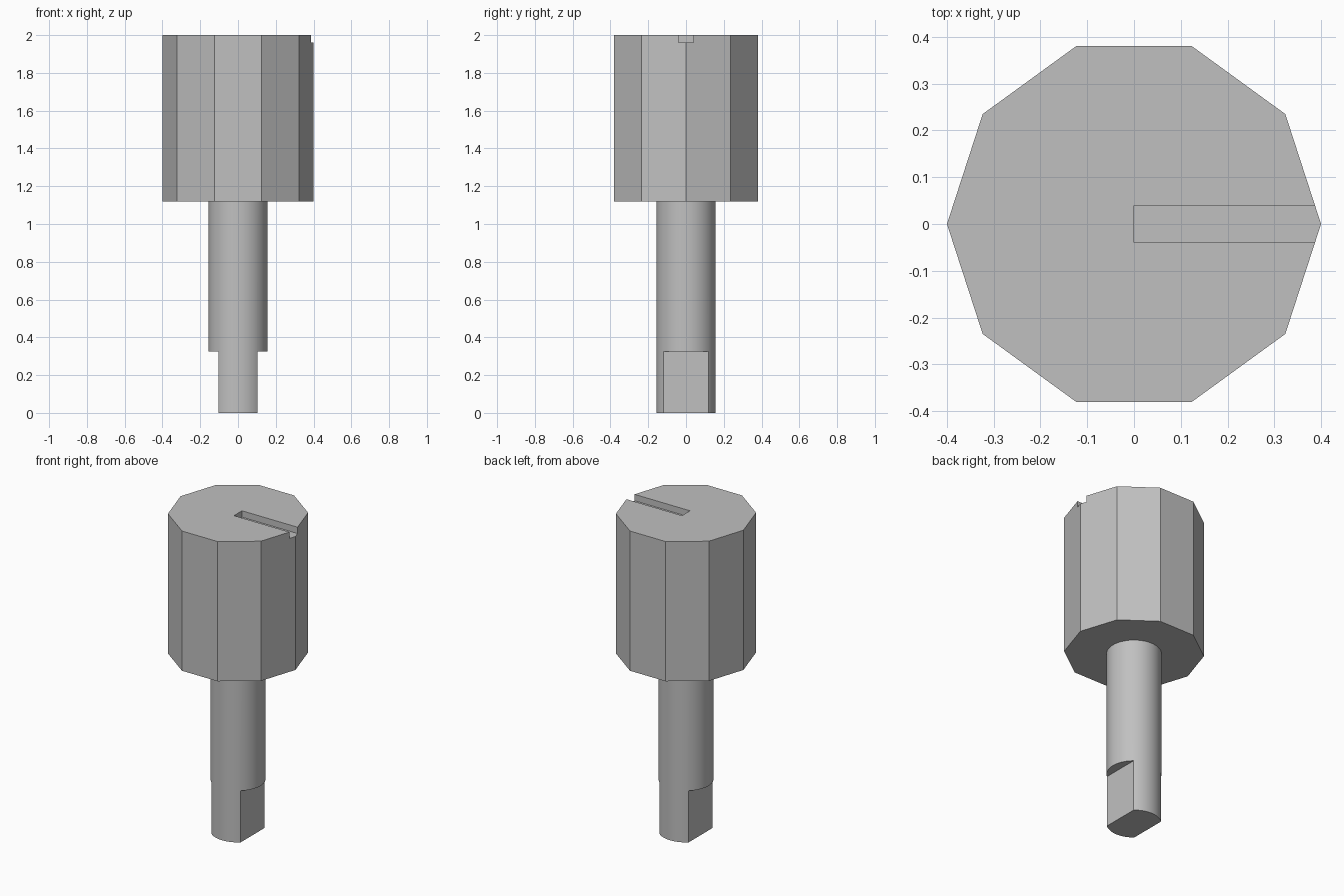
import bpy
import math

default = bpy.data.objects.get("Cube")
if default:
    bpy.data.objects.remove(default, do_unlink=True)

grey = bpy.data.materials.new("plain grey")
grey.use_nodes = True
colour = (0.53, 0.53, 0.53, 1)
grey.diffuse_color = colour
grey.node_tree.nodes["Principled BSDF"].inputs["Base Color"].default_value = colour


def prism(name, sides, radius, bottom, top):
    """Upright prism with its first corner on +x."""
    bpy.ops.mesh.primitive_cylinder_add(
        vertices=sides, radius=radius, depth=top - bottom,
        location=(0, 0, (bottom + top) / 2))
    obj = bpy.context.object
    obj.name = name
    obj.rotation_euler.z = math.pi / 2
    bpy.ops.object.transform_apply(location=True, rotation=True, scale=True)
    obj.data.materials.append(grey)
    return obj


def cut_box(obj, low, high):
    """Remove the box between two corners from a part."""
    bpy.ops.mesh.primitive_cube_add(
        size=1, location=[(a + b) / 2 for a, b in zip(low, high)])
    cutter = bpy.context.object
    cutter.scale = [b - a for a, b in zip(low, high)]
    cutter.hide_render = True
    cutter.data.materials.append(grey)
    bpy.ops.object.transform_apply(location=True, rotation=True, scale=True)
    bpy.context.view_layer.objects.active = obj
    mod = obj.modifiers.new("cut", "BOOLEAN")
    mod.operation = "DIFFERENCE"
    mod.solver = "EXACT"
    mod.object = cutter
    bpy.ops.object.modifier_apply(modifier=mod.name)
    bpy.data.objects.remove(cutter, do_unlink=True)


# Ten-sided knob with a pointer slot open at the right-hand corner
knob = prism("knob", 10, 0.4, 1.12, 2.0)
cut_box(knob, (0, -0.04, 1.96), (0.5, 0.04, 2.1))

# Round shaft with two flats at its lower end
shaft = prism("shaft", 64, 0.157, 0, 1.12)
for side in (-1, 1):
    inner, outer = sorted((side * 0.102, side * 0.3))
    cut_box(shaft, (inner, -0.3, -0.1), (outer, 0.3, 0.325))

bpy.ops.object.select_all(action="DESELECT")
shaft.select_set(True)
bpy.context.view_layer.objects.active = shaft
bpy.ops.object.shade_smooth_by_angle(angle=math.radians(30))
